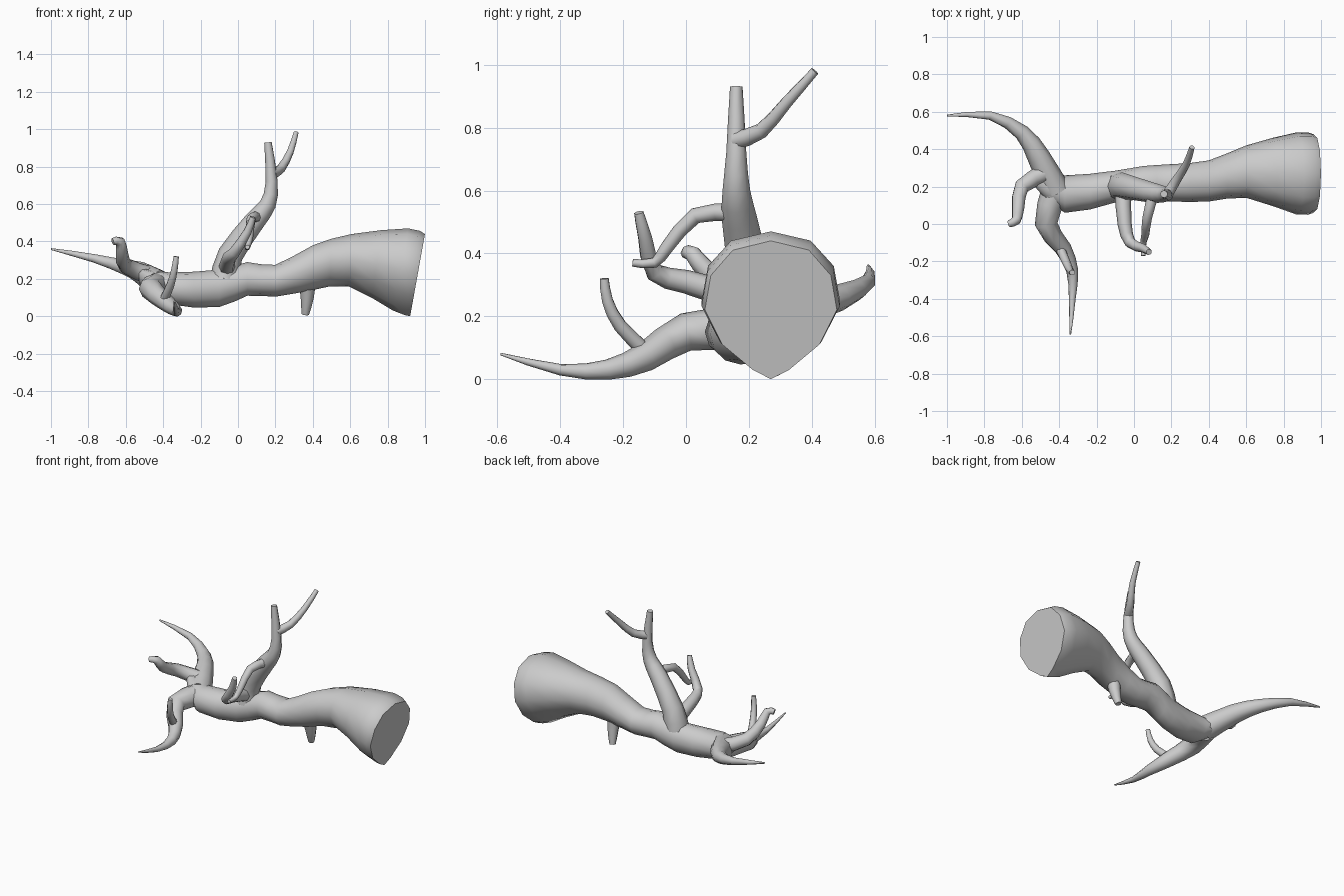
import bpy, bmesh, math
from mathutils import Vector

cube = bpy.data.objects.get("Cube")
if cube:
    bpy.data.objects.remove(cube, do_unlink=True)

bark = bpy.data.materials.new("grey_bark")
bark.use_nodes = True
grey = (.6, .6, .6, 1)
bark.diffuse_color = grey
bark.node_tree.nodes["Principled BSDF"].inputs["Base Color"].default_value = grey


def smooth_path(points, steps=2):
    """Add rounded in-between points to a path of any dimension."""
    pts = [Vector(p) for p in points]
    result = []
    for i in range(len(pts) - 1):
        start, end = pts[i], pts[i + 1]
        before = pts[max(i - 1, 0)]
        after = pts[min(i + 2, len(pts) - 1)]
        for k in range(steps):
            t = k / steps
            tangent_in, tangent_out = (end - before) / 2, (after - start) / 2
            bend = 3 * t * t - 2 * t ** 3
            result.append(start.lerp(end, bend)
                          + tangent_in * t * (1 - t) ** 2
                          - tangent_out * t * t * (1 - t))
    return result + [pts[-1]]


def skin(name, rings):
    """Join rings of points into a capped, smooth-shaded tube."""
    bm = bmesh.new()
    loops = [[bm.verts.new(p) for p in ring] for ring in rings]
    for a, b in zip(loops, loops[1:]):
        for i in range(len(a)):
            bm.faces.new((a[i - 1], a[i], b[i], b[i - 1]))
    bm.faces.new(loops[0])
    bm.faces.new(loops[-1])
    bmesh.ops.recalc_face_normals(bm, faces=bm.faces)
    mesh = bpy.data.meshes.new(name)
    bm.to_mesh(mesh)
    bm.free()
    mesh.materials.append(bark)
    obj = bpy.data.objects.new(name, mesh)
    bpy.context.collection.objects.link(obj)
    bpy.ops.object.select_all(action='DESELECT')
    obj.select_set(True)
    bpy.context.view_layer.objects.active = obj
    bpy.ops.object.shade_smooth_by_angle(angle=math.radians(50))


def circle_angles(sides):
    return [math.tau * k / sides for k in range(sides)]


def branch(name, base_radius, tip_radius, *points):
    """Sweep a tapering circle along a smoothed path without twisting."""
    path = smooth_path(points)
    last = len(path) - 1
    side = (path[1] - path[0]).orthogonal()
    rings = []
    for i, centre in enumerate(path):
        along = (path[min(i + 1, last)] - path[max(i - 1, 0)]).normalized()
        side = (side - along * side.dot(along)).normalized()
        across = along.cross(side)
        radius = base_radius + (tip_radius - base_radius) * i / last
        rings.append([centre + (side * math.cos(a) + across * math.sin(a)) * radius
                      for a in circle_angles(8)])
    skin(name, rings)


def trunk_ring(station):
    """Round section that turns into a leaning, wedge-bottomed one at the thick end."""
    x, y, z, half_width, half_height = station
    share = min(max((x - .3) * 2, 0), 1)
    ring = []
    for angle in circle_angles(12):
        up = math.sin(angle)
        widen = 1 + share * up * up * (.2 if up > 0 else -.6)
        rise = up * half_height
        ring.append((x + .18 * share * share * rise,
                     y + math.cos(angle) * half_width * widen,
                     z + rise))
    return ring


# Trunk: x, y, z, half width, half height along its length
trunk_stations = [
    (-.53, .25, .22, .05, .04),
    (-.37, .16, .15, .1, .085),
    (-.1, .2, .15, .085, .1),
    (.05, .22, .2, .09, .09),
    (.2, .22, .19, .1, .085),
    (.4, .23, .26, .11, .12),
    (.6, .28, .3, .14, .14),
    (.87, .27, .25, .22, .22),
    (.96, .27, .22, .21, .22),
]
skin("trunk", [trunk_ring(s) for s in smooth_path(trunk_stations)])

# Upright branch and its twigs
branch("upright_branch", .08, .02, (-.07, .2, .2), (-.04, .2, .33), (.09, .17, .51),
       (.16, .16, .6), (.18, .16, .72), (.16, .16, .93))
branch("upright_side_twig", .03, .014, (.18, .16, .76), (.23, .24, .79),
       (.28, .32, .88), (.31, .41, .98))
branch("drooping_twig", .03, .012, (.1, .15, .53), (.07, .03, .52),
       (.06, -.06, .42), (.05, -.1, .37), (.05, -.17, .37))
branch("curled_twig", .045, .016, (-.06, .17, .26), (-.05, 0, .31),
       (-.02, -.1, .34), (.05, -.13, .45), (.08, -.15, .53))

# Forked thin end of the trunk
branch("back_branch", .08, .005, (-.42, .18, .17), (-.51, .36, .23),
       (-.6, .49, .26), (-.77, .58, .31), (-1, .58, .36))
branch("hooked_branch", .05, .018, (-.48, .27, .22), (-.6, .2, .27),
       (-.62, .08, .33), (-.63, .02, .4), (-.67, 0, .4))
branch("front_branch", .075, .004, (-.42, .18, .16), (-.47, 0, .15), (-.38, -.13, .07),
       (-.33, -.25, .03), (-.33, -.4, .03), (-.34, -.59, .08))
branch("front_side_twig", .026, .015, (-.4, -.12, .08), (-.36, -.21, .17),
       (-.34, -.25, .25), (-.33, -.26, .32))

# Broken stub under the trunk
branch("under_stub", .05, .02, (.37, .24, .2), (.37, .26, .1), (.36, .28, .01))
